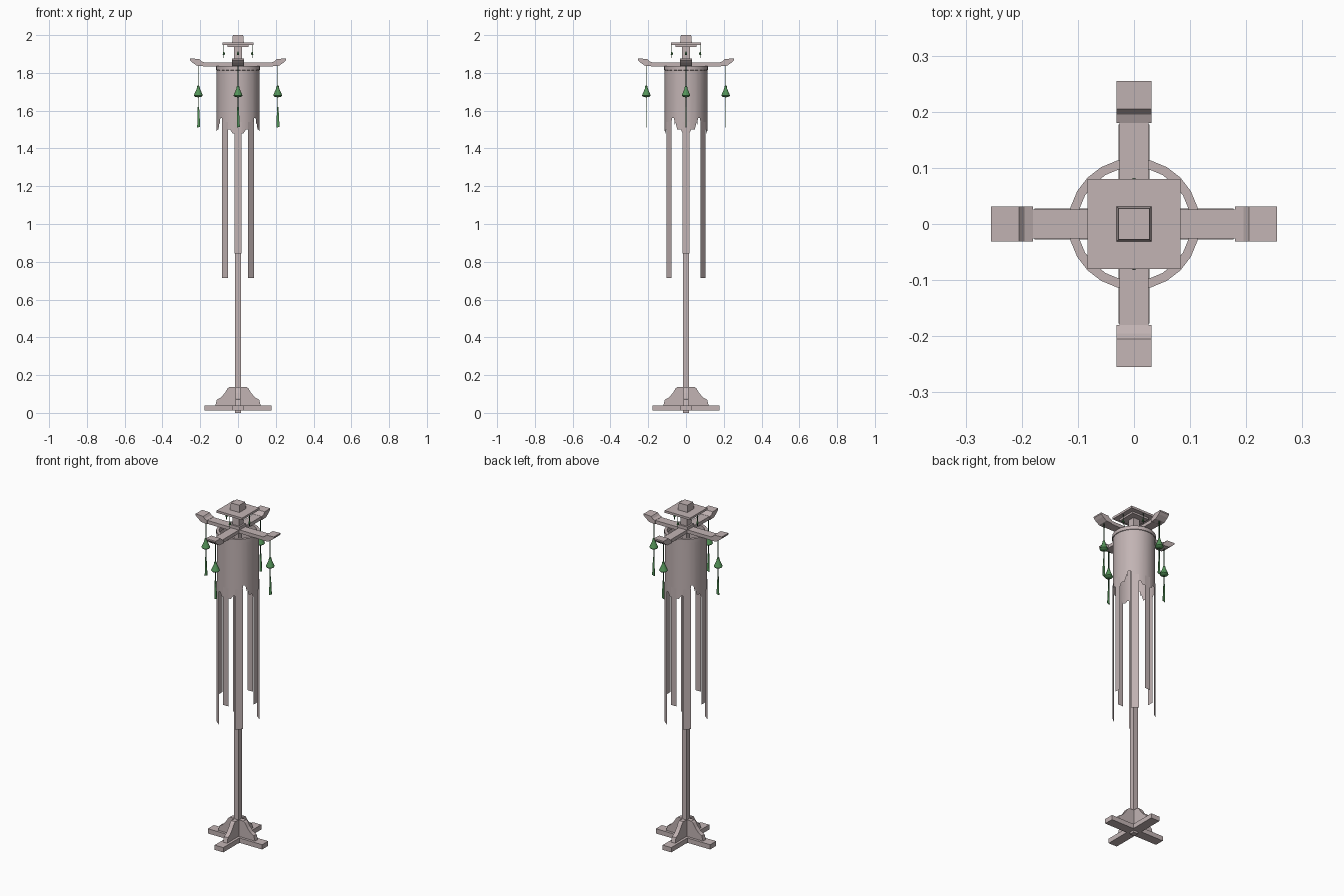
import bpy, bmesh, math
from mathutils import Matrix, Vector

old = bpy.data.objects.get("Cube")
if old:
    bpy.data.objects.remove(old, do_unlink=True)


def material(name, rgb):
    m = bpy.data.materials.new(name)
    m.use_nodes = True
    m.diffuse_color = (*rgb, 1)
    m.node_tree.nodes["Principled BSDF"].inputs["Base Color"].default_value = (*rgb, 1)
    return m


WOOD = material("pale taupe", (0.54, 0.455, 0.455))
GREEN = material("tassel green", (0.09, 0.30, 0.10))
DARK = material("dark green cord", (0.03, 0.10, 0.04))


def finish(name, bm, mat, smooth=False):
    bmesh.ops.recalc_face_normals(bm, faces=bm.faces)
    for f in bm.faces:
        f.smooth = smooth
    for e in bm.edges:
        if len(e.link_faces) == 2 and e.calc_face_angle(0) > math.radians(35):
            e.smooth = False
    me = bpy.data.meshes.new(name)
    bm.to_mesh(me)
    bm.free()
    me.materials.append(mat)
    ob = bpy.data.objects.new(name, me)
    bpy.context.collection.objects.link(ob)
    return ob


def box(name, hx, hy, z0, z1, mat=WOOD, at=(0, 0), taper=1.0):
    bm = bmesh.new()
    bmesh.ops.create_cube(bm, size=2)
    for v in bm.verts:
        k = taper if v.co.z > 0 else 1
        v.co = (v.co.x * hx * k + at[0], v.co.y * hy * k + at[1], z1 if v.co.z > 0 else z0)
    return finish(name, bm, mat)


def plate(name, outline, half, turn=0, mat=WOOD):
    """Extrude an (x, z) outline across y, then turn it about z."""
    bm = bmesh.new()
    f = bm.faces.new([bm.verts.new((x, -half, z)) for x, z in outline])
    ext = bmesh.ops.extrude_face_region(bm, geom=[f])["geom"]
    bmesh.ops.translate(bm, vec=(0, 2 * half, 0), verts=[g for g in ext if isinstance(g, bmesh.types.BMVert)])
    bmesh.ops.rotate(bm, matrix=Matrix.Rotation(turn, 3, 'Z'), verts=bm.verts)
    return finish(name, bm, mat)


def lathe(name, profile, at, sides, mat, closed=False):
    bm = bmesh.new()
    vs = [bm.verts.new((r, 0, z)) for r, z in profile]
    pairs = list(zip(vs, vs[1:] + vs[:1])) if closed else list(zip(vs, vs[1:]))
    es = [bm.edges.new(p) for p in pairs]
    bmesh.ops.spin(bm, geom=vs + es, axis=(0, 0, 1), cent=(0, 0, 0), angle=math.tau, steps=sides)
    bmesh.ops.remove_doubles(bm, verts=bm.verts, dist=0.0001)
    bmesh.ops.translate(bm, vec=(*at, 0), verts=bm.verts)
    return finish(name, bm, mat, True)


def around(radius, degrees):
    a = math.radians(degrees)
    return Vector((radius * math.cos(a), radius * math.sin(a)))


# Stand: pole, crossed feet and stepped brackets
box("pole", 0.016, 0.016, 0, 1.86)
box("foot_across", 0.177, 0.028, 0.012, 0.04)
box("foot_along", 0.028, 0.177, 0.012, 0.04)
bracket = [(0.12, 0.04), (0.112, 0.07), (0.092, 0.08), (0.07, 0.105), (0.055, 0.13), (0.045, 0.138)]
bracket += [(-x, z) for x, z in reversed(bracket)]
plate("bracket_across", bracket, 0.013)
plate("bracket_along", bracket, 0.013, math.pi / 2)

# Cloth tube with a notched lower edge, repeated by mirrored quadrants
edge = [(0, 1.50), (9, 1.48), (14, 1.50), (24, 1.50), (30, 1.54), (32, 1.525), (34, 1.56), (41, 1.56),
        (43, 1.53), (46, 1.52), (54, 1.51), (62, 1.50), (68, 1.50), (75, 1.48), (81, 1.48), (90, 1.50)]
R = 0.113
bm = bmesh.new()
for sx in (1, -1):
    for sy in (1, -1):
        for (a, za), (b, zb) in zip(edge, edge[1:]):
            p, q = around(R, a), around(R, b)
            bm.faces.new([bm.verts.new((c.x * sx, c.y * sy, z))
                          for c, z in ((p, za), (q, zb), (q, 1.83), (p, 1.83))])
bmesh.ops.remove_doubles(bm, verts=bm.verts, dist=0.0001)
finish("cloth_tube", bm, WOOD, True)
lathe("tube_rim", [(0.101, 1.81), (0.117, 1.815), (0.117, 1.836), (0.101, 1.836)], (0, 0), 24, WOOD, True)

# Hanging ribbons: four short ones on the axes, four long ones between
ribbons = [(k * 90, 9, 0.845) for k in range(4)]
ribbons += [(a, 10.5, 0.715) for a in (52.5, 127.5, 232.5, 307.5)]
for angle, half, low in ribbons:
    bm = bmesh.new()
    p, q = around(R + 0.002, angle - half), around(R + 0.002, angle + half)
    bm.faces.new([bm.verts.new((c.x, c.y, z)) for c, z in ((p, low), (q, low), (q, 1.54), (p, 1.54))])
    finish("ribbon", bm, WOOD)

# Crossed top arms with upturned ends
box("arm_across", 0.185, 0.026, 1.835, 1.855)
box("arm_along", 0.026, 0.185, 1.835, 1.855)
tip = [(0.18, 1.835), (0.218, 1.838), (0.242, 1.855), (0.255, 1.868), (0.255, 1.876),
       (0.205, 1.874), (0.195, 1.862), (0.18, 1.856)]
for k in range(4):
    plate("arm_tip", tip, 0.031, k * math.pi / 2)

# Small roof and finial
box("collar", 0.03, 0.03, 1.855, 1.873)
box("neck", 0.021, 0.021, 1.87, 1.94)
box("roof_underside", 0.055, 0.055, 1.936, 1.947)
box("roof", 0.083, 0.08, 1.947, 1.96)
box("finial", 0.031, 0.031, 1.96, 2.0, taper=0.88)

# Tassels: large below the arms, small below the roof
bell = [(0, 1.735), (0.006, 1.73), (0.009, 1.715), (0.02, 1.69), (0.024, 1.68), (0.018, 1.674), (0, 1.67)]
for k in range(4):
    c = around(0.21, k * 90)
    box("tassel_cord", 0.002, 0.002, 1.60, 1.84, DARK, c)
    lathe("tassel_bell", bell, c, 10, GREEN)
    tail = plate("tassel_tail", [(-0.004, 1.62), (0.004, 1.62), (0.01, 1.515), (-0.006, 1.51)], 0.0015, 0, GREEN)
    tail.location = (c.x, c.y, 0)
    s = around(0.075, k * 90)
    box("small_cord", 0.001, 0.001, 1.88, 1.95, DARK, s)
    lathe("small_bell", [(0, 1.915), (0.003, 1.91), (0.007, 1.897), (0, 1.894)], s, 8, GREEN)
